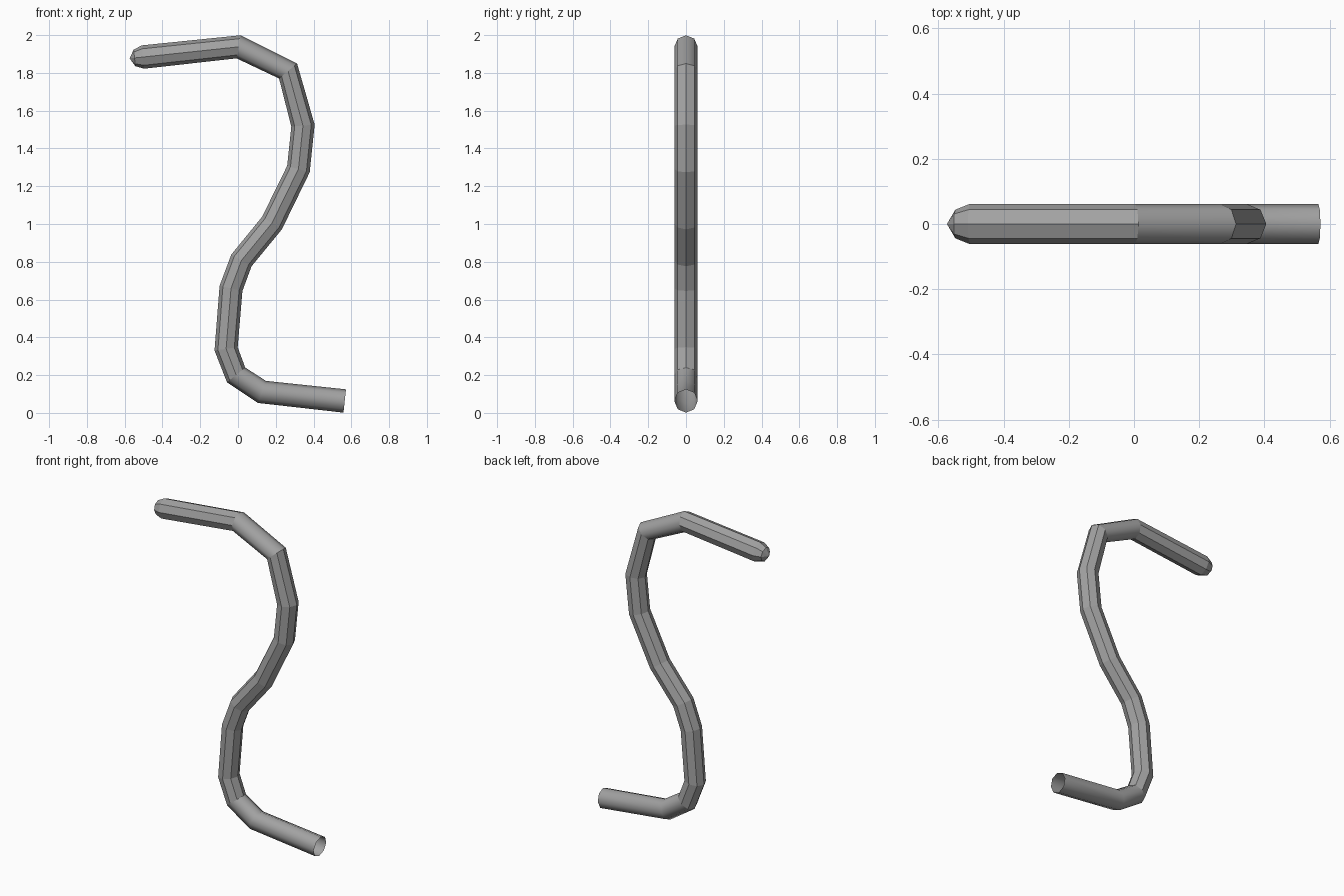
import bpy
import bmesh
import math
from mathutils import Vector

cube = bpy.data.objects.get("Cube")
if cube:
    bpy.data.objects.remove(cube, do_unlink=True)

RADIUS = 0.062
SIDES = 8

# Centre line in the XZ plane, from the closed upper end to the open lower end
PATH = [(-0.503, 1.884), (0.003, 1.938), (0.265, 1.81), (0.344, 1.521),
        (0.32, 1.291), (0.18, 1.005), (0.018, 0.807), (-0.037, 0.659),
        (-0.063, 0.339), (-0.01, 0.201), (0.127, 0.111), (0.565, 0.063)]
SMOOTH_SPANS = {1, 9, 10}

# Grey metal
metal = bpy.data.materials.new("grey_metal")
metal.use_nodes = True
grey = (0.36, 0.36, 0.36, 1)
metal.diffuse_color = grey
metal.node_tree.nodes["Principled BSDF"].inputs["Base Color"].default_value = grey

bm = bmesh.new()
points = [Vector((x, 0, z)) for x, z in PATH]
spans = [(b - a).normalized() for a, b in zip(points, points[1:])]


def ring(centre, direction, radius):
    """Octagon of vertices square to a direction in the XZ plane."""
    side = Vector((0, 1, 0))
    up = side.cross(direction).normalized()
    return [bm.verts.new(centre + radius * (math.cos(a) * up + math.sin(a) * side))
            for a in (math.tau * i / SIDES for i in range(SIDES))]


def bridge(first, second, smooth=False):
    for i in range(SIDES):
        j = (i + 1) % SIDES
        bm.faces.new((first[i], first[j], second[j], second[i])).smooth = smooth


# Bent tube, each ring turned to the middle of its bend
rings = []
for i, point in enumerate(points):
    before = spans[max(i - 1, 0)]
    after = spans[min(i, len(spans) - 1)]
    rings.append(ring(point, (before + after).normalized(), RADIUS))
for i, (first, second) in enumerate(zip(rings, rings[1:])):
    bridge(first, second, i in SMOOTH_SPANS)

# Rounded cap on the upper end; the lower end stays open
cap = ring(points[0] - spans[0] * 0.045, spans[0], 0.044)
bridge(cap, rings[0])
tip = bm.verts.new(points[0] - spans[0] * 0.071)
for i in range(SIDES):
    bm.faces.new((tip, cap[(i + 1) % SIDES], cap[i]))

bmesh.ops.recalc_face_normals(bm, faces=bm.faces)
mesh = bpy.data.meshes.new("bent_tube")
bm.to_mesh(mesh)
bm.free()
mesh.materials.append(metal)
bpy.context.collection.objects.link(bpy.data.objects.new("bent_tube", mesh))
